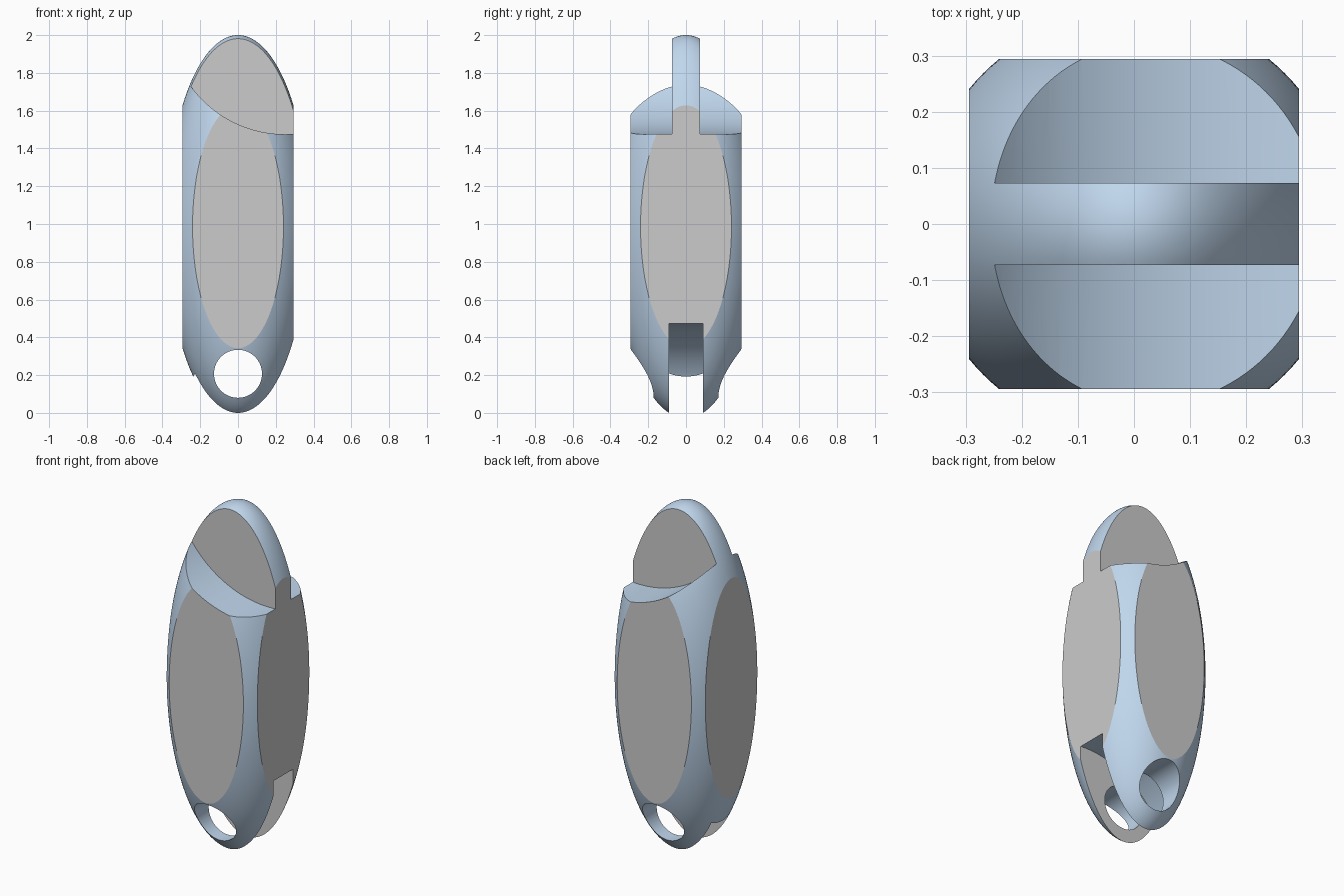
import bpy, bmesh, math
from mathutils import Matrix

if "Cube" in bpy.data.objects:
    bpy.data.objects.remove(bpy.data.objects["Cube"])

HALF = 0.294                       # flat sides at +-HALF in x and y
A, C, ZC = 0.38, 1.0144, 0.9856    # ellipsoid radii and centre height


def new_object(name, bm):
    bmesh.ops.recalc_face_normals(bm, faces=bm.faces)
    mesh = bpy.data.meshes.new(name)
    bm.to_mesh(mesh)
    bm.free()
    obj = bpy.data.objects.new(name, mesh)
    bpy.context.collection.objects.link(obj)
    return obj


def cylinder_y(name, x, z, radius, y0, y1):
    """Cylinder lying along y, from y0 to y1."""
    bm = bmesh.new()
    bmesh.ops.create_cone(bm, cap_ends=True, segments=160, radius1=radius,
                          radius2=radius, depth=y1 - y0)
    bmesh.ops.rotate(bm, verts=bm.verts, matrix=Matrix.Rotation(math.pi / 2, 3, 'X'))
    bmesh.ops.translate(bm, verts=bm.verts, vec=(x, (y0 + y1) / 2, z))
    return new_object(name, bm)


# Ellipsoid body
bm = bmesh.new()
bmesh.ops.create_uvsphere(bm, u_segments=128, v_segments=128, radius=1)
bmesh.ops.scale(bm, verts=bm.verts, vec=(A, A, C))
bmesh.ops.translate(bm, verts=bm.verts, vec=(0, 0, ZC))
body = new_object("finger_segment", bm)

# Square envelope that makes the four flat sides
bm = bmesh.new()
bmesh.ops.create_cube(bm, size=1)
bmesh.ops.scale(bm, verts=bm.verts, vec=(2 * HALF, 2 * HALF, 4))
bmesh.ops.translate(bm, verts=bm.verts, vec=(0, 0, 1))
envelope = new_object("side_envelope", bm)

# Top notches either side of the tongue, bottom slot, pin hole
cutters = [
    (envelope, 'INTERSECT'),
    (cylinder_y("notch_back", 0.25, 2.093, 0.618, 0.073, 0.6), 'DIFFERENCE'),
    (cylinder_y("notch_front", 0.25, 2.093, 0.618, -0.6, -0.073), 'DIFFERENCE'),
    (cylinder_y("fork_slot", 0.25, -0.084, 0.56, -0.09, 0.09), 'DIFFERENCE'),
    (cylinder_y("pin_hole", 0, 0.207, 0.127, -0.6, 0.6), 'DIFFERENCE'),
]
for cutter, operation in cutters:
    cutter.hide_render = True
    mod = body.modifiers.new(cutter.name, 'BOOLEAN')
    mod.operation, mod.object, mod.solver = operation, cutter, 'EXACT'

# Bake the cuts and drop the cutters
graph = bpy.context.evaluated_depsgraph_get()
mesh = bpy.data.meshes.new_from_object(body.evaluated_get(graph))
body.modifiers.clear()
body.data = mesh
for cutter, _ in cutters:
    bpy.data.objects.remove(cutter)

# Flat faces stay grey, curved faces are blue
grey = bpy.data.materials.new("flat_grey")
blue = bpy.data.materials.new("curved_blue")
grey.diffuse_color = (0.8, 0.8, 0.8, 1)
grey.use_nodes = True
grey.node_tree.nodes["Principled BSDF"].inputs["Base Color"].default_value = grey.diffuse_color
blue.diffuse_color = (0.53, 0.68, 0.85, 1)
blue.use_nodes = True
blue.node_tree.nodes["Principled BSDF"].inputs["Base Color"].default_value = blue.diffuse_color
mesh.materials.clear()
mesh.materials.append(grey)
mesh.materials.append(blue)
for face in mesh.polygons:
    c = face.center
    on_side = abs(abs(c.x) - HALF) < 1e-4 or abs(abs(c.y) - HALF) < 1e-4
    on_wall = abs(face.normal.y) > 0.999
    face.material_index = 0 if on_side or on_wall else 1

bpy.context.view_layer.objects.active = body
body.select_set(True)
bpy.ops.object.shade_smooth_by_angle(angle=math.radians(12))
